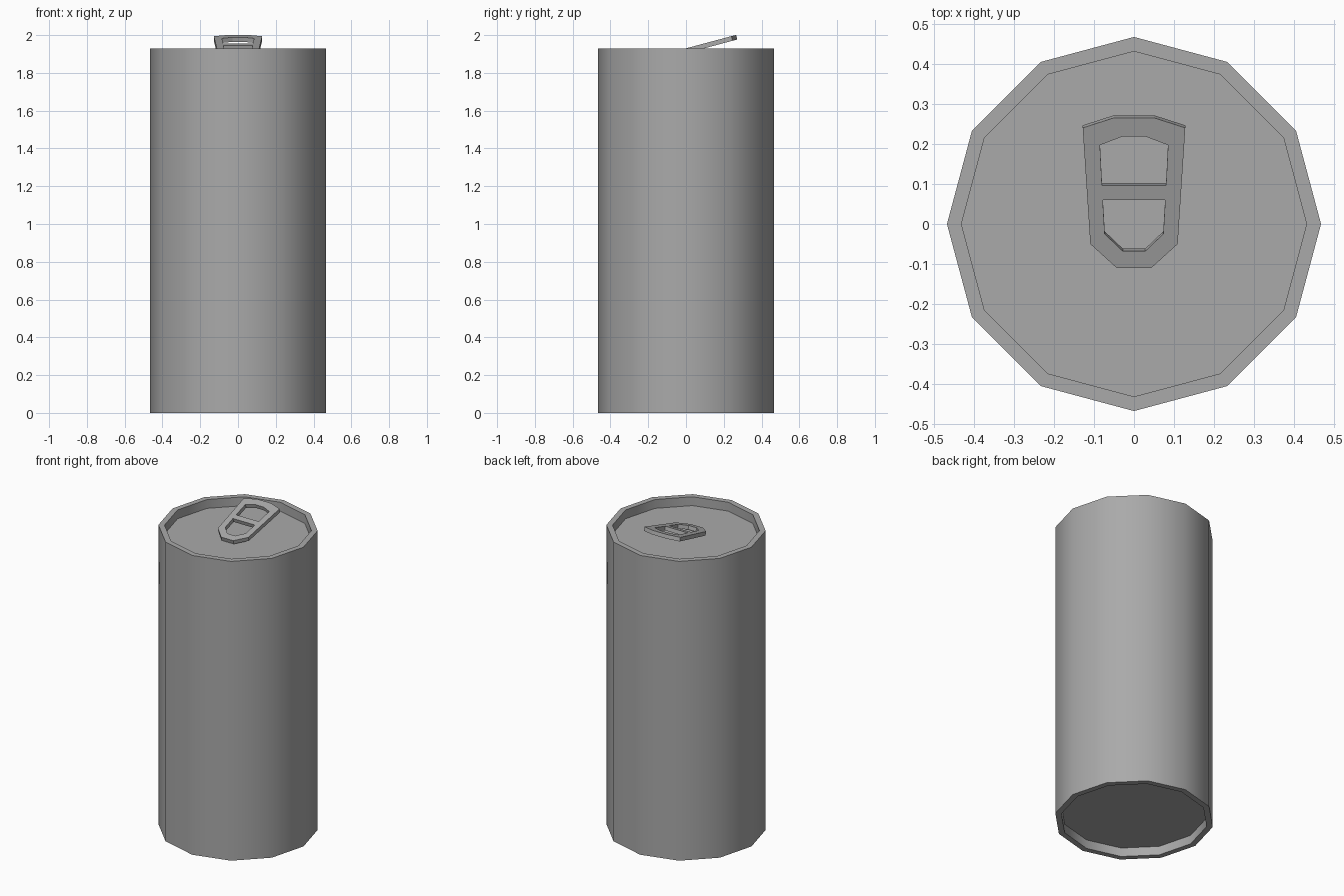
import bpy, bmesh, math
from mathutils import Matrix

cube = bpy.data.objects.get("Cube")
if cube:
    bpy.data.objects.remove(cube, do_unlink=True)

HEIGHT, RADIUS, RIM, RECESS = 1.93, 0.467, 0.036, 0.057
TILT, THICK = math.radians(15), 0.025

metal = bpy.data.materials.new("grey_metal")
metal.use_nodes = True
GREY = (0.4, 0.4, 0.4, 1)
metal.diffuse_color = GREY
metal.node_tree.nodes["Principled BSDF"].inputs["Base Color"].default_value = GREY


def add_object(name, bm):
    mesh = bpy.data.meshes.new(name)
    bm.to_mesh(mesh)
    bm.free()
    mesh.materials.append(metal)
    obj = bpy.data.objects.new(name, mesh)
    bpy.context.collection.objects.link(obj)
    return obj


# Can body: twelve-sided cylinder with both ends sunk inside a rim
bm = bmesh.new()
bmesh.ops.create_cone(bm, cap_ends=True, segments=12, radius1=RADIUS, radius2=RADIUS,
                      depth=HEIGHT, matrix=Matrix.Translation((0, 0, HEIGHT / 2)))
for cap in [f for f in bm.faces if abs(f.normal.z) > 0.9]:
    inward = cap.normal * -RECESS
    bmesh.ops.inset_individual(bm, faces=[cap], thickness=RIM)
    floor = bmesh.ops.extrude_discrete_faces(bm, faces=[cap])["faces"][0]
    bmesh.ops.translate(bm, verts=floor.verts, vec=inward)
bmesh.ops.recalc_face_normals(bm, faces=bm.faces)
body = add_object("can_body", bm)
bpy.context.view_layer.objects.active = body
body.select_set(True)
bpy.ops.object.shade_smooth_by_angle(angle=math.radians(40))
body.select_set(False)

# Pull tab: right half of each outline, mirrored to close the loop
outline = [(0.05, 0.265), (0.128, 0.24), (0.109, -0.05), (0.043, -0.11)]
back_hole = [(0.03, 0.218), (0.085, 0.197), (0.08, 0.096)]
front_hole = [(0.078, 0.06), (0.073, -0.025), (0.028, -0.068)]

curve = bpy.data.curves.new("tab_outline", "CURVE")
curve.dimensions = "2D"
curve.fill_mode = "BOTH"
curve.extrude = THICK / 2
for half in (outline, back_hole, front_hole):
    loop = half + [(-x, y) for x, y in reversed(half)]
    spline = curve.splines.new("POLY")
    spline.points.add(len(loop) - 1)
    spline.use_cyclic_u = True
    for point, (x, y) in zip(spline.points, loop):
        point.co = (x, y / math.cos(TILT), 0, 1)

# Turn the filled outline into a tilted solid plate
helper = bpy.data.objects.new("tab_outline", curve)
bpy.context.collection.objects.link(helper)
flat = bpy.data.meshes.new_from_object(
    helper.evaluated_get(bpy.context.evaluated_depsgraph_get()))
bpy.data.objects.remove(helper, do_unlink=True)
bm = bmesh.new()
bm.from_mesh(flat)
bpy.data.meshes.remove(flat)
bmesh.ops.remove_doubles(bm, verts=bm.verts, dist=0.0005)
bmesh.ops.recalc_face_normals(bm, faces=bm.faces)
for face in bm.faces:
    face.smooth = False
    face.material_index = 0
bm.transform(Matrix.Translation((0, 0, HEIGHT)) @ Matrix.Rotation(TILT, 4, "X")
             @ Matrix.Translation((0, 0, -THICK / 2)))
add_object("pull_tab", bm)
